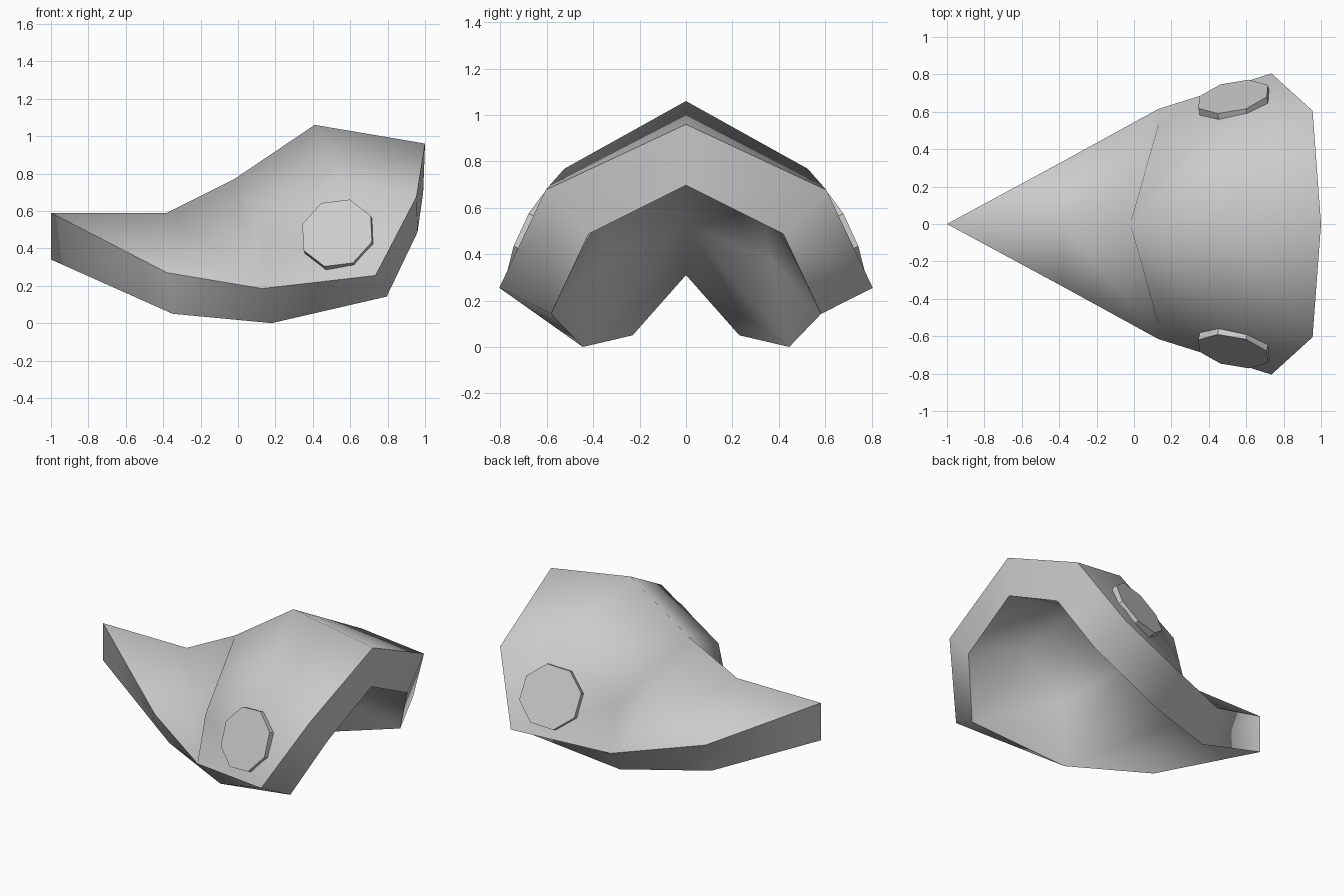
import bpy, bmesh, math
from mathutils import Vector, Matrix

cube = bpy.data.objects.get("Cube")
if cube:
    bpy.data.objects.remove(cube, do_unlink=True)

grey = bpy.data.materials.new("plain_grey")
grey.use_nodes = True
colour = (0.6, 0.6, 0.6, 1)
grey.diffuse_color = colour
grey.node_tree.nodes["Principled BSDF"].inputs["Base Color"].default_value = colour


def finish(name, bm):
    """Turn a bmesh into an object."""
    bmesh.ops.recalc_face_normals(bm, faces=bm.faces)
    mesh = bpy.data.meshes.new(name)
    bm.to_mesh(mesh)
    bm.free()
    mesh.materials.append(grey)
    ob = bpy.data.objects.new(name, mesh)
    bpy.context.collection.objects.link(ob)
    return ob


# Shell: ridge, middle and lower lines of the outer and inner skins
outer = dict(
    ridge=[(-1, 0, .59), (-.38, 0, .59), (-.02, 0, .77), (.41, 0, 1.06), (1, 0, .96)],
    middle=[(.13, -.53, .485), (.55, -.525, .768), (.955, -.605, .677)],
    lower=[(-.38, -.335, .27), (.13, -.615, .185), (.735, -.805, .255)])
inner = dict(
    ridge=[(-1, 0, .34), (-.35, 0, .31), (.09, 0, .525), (.46, 0, .8), (.99, 0, .697)],
    middle=[(.265, -.365, .38), (.58, -.335, .605), (.96, -.42, .487)],
    lower=[(-.35, -.23, .05), (.18, -.445, 0), (.795, -.582, .142)])

bm = bmesh.new()
group = {}


def add(kind, *verts):
    f = bm.faces.new(verts)
    f.smooth = True
    group[f] = kind


loops = []
for kind, skin in (("outer", outer), ("inner", inner)):
    r = [bm.verts.new(p) for p in skin["ridge"]]
    edge = {}
    for s in (1, -1):
        m, l = ([bm.verts.new((x, s * y, z)) for x, y, z in skin[k]]
                for k in ("middle", "lower"))
        # pointed front
        add(kind, r[0], r[1], l[0])
        add(kind, r[1], r[2], l[1], l[0])
        # steep step up to the raised back
        add(kind, r[2], m[0], l[1])
        # raised back
        add(kind, r[2], r[3], m[1], m[0])
        add(kind, m[0], m[1], l[2], l[1])
        add(kind, r[3], r[4], m[2], m[1])
        add(kind, m[1], m[2], l[2])
        edge[s] = [*l, m[2]]
    loops.append([r[0], *edge[1], r[4], *reversed(edge[-1])])

# Rim joining both skins all the way round
out, inn = loops
for i in range(len(out)):
    j = (i + 1) % len(out)
    add("rim", out[i], out[j], inn[i])
    add("rim", out[j], inn[j], inn[i])

for e in bm.edges:
    e.smooth = len({group[f] for f in e.link_faces}) == 1
finish("curved_shell", bm)

# Eight-sided side studs
bm = bmesh.new()
normal = Vector((-.22, -1, .45)).normalized()
depth = .1
side = (Vector((1, 0, 0)) - normal * normal.x).normalized()
up = normal.cross(side)
centre = Vector((.53, -.681, .482)) - normal * depth / 2
frame = Matrix((side, up, normal)).transposed().to_4x4()
spin = Matrix.Rotation(math.radians(25), 4, 'Z')
bmesh.ops.create_cone(bm, cap_ends=True, segments=8, radius1=.202, radius2=.202,
                      depth=depth, matrix=Matrix.Translation(centre) @ frame @ spin)
mirror = finish("side_stud", bm).modifiers.new("mirror", 'MIRROR')
mirror.use_axis = (False, True, False)
